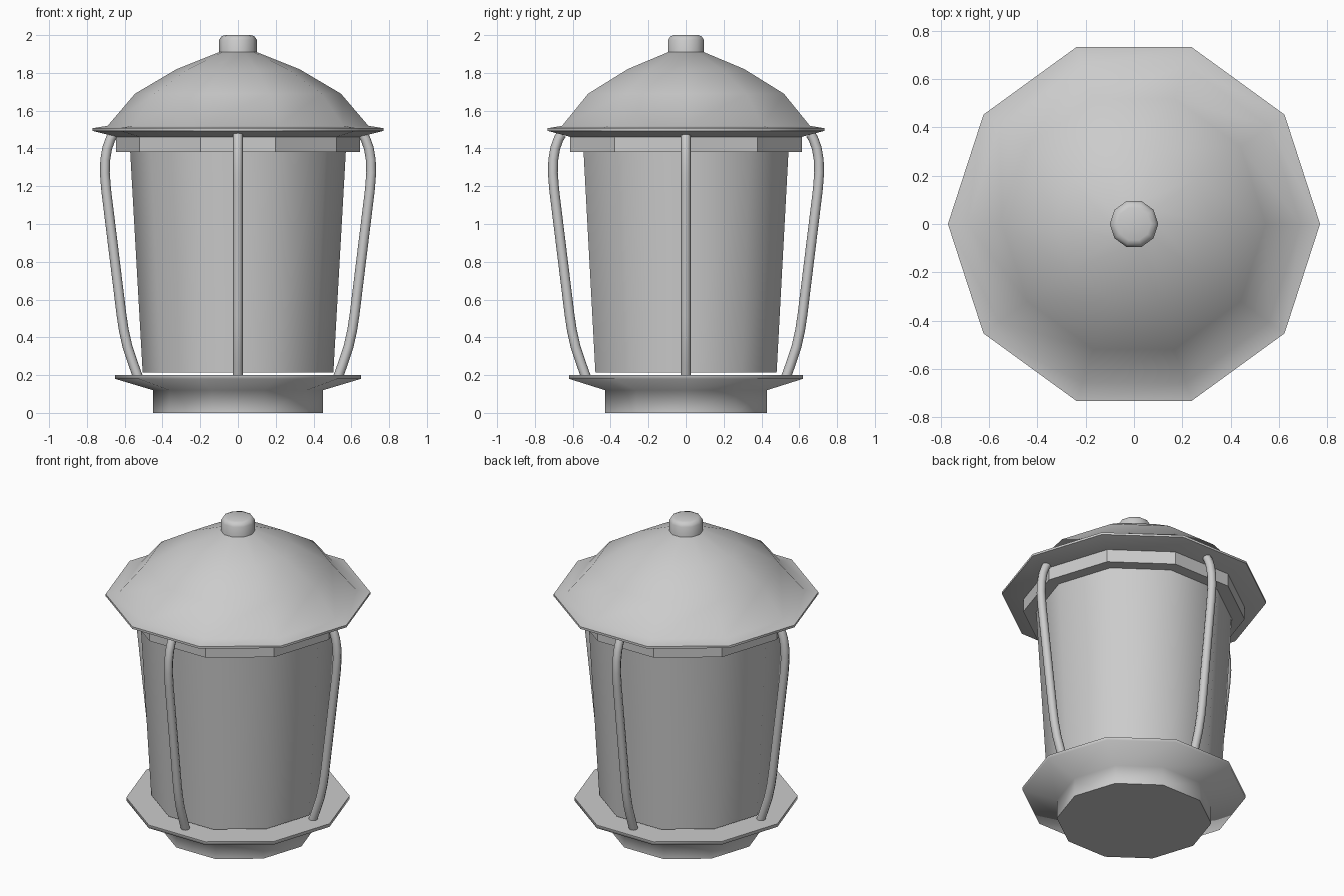
import bpy, bmesh, math

if "Cube" in bpy.data.objects:
    bpy.data.objects.remove(bpy.data.objects["Cube"])

SIDES = 10


def smooth(obj, degrees):
    bpy.ops.object.select_all(action='DESELECT')
    obj.select_set(True)
    bpy.context.view_layer.objects.active = obj
    bpy.ops.object.shade_smooth_by_angle(angle=math.radians(degrees))


def lathe(name, profile, degrees):
    """Ten-sided closed solid from (radius, z) points, capped at both ends."""
    bm = bmesh.new()
    rings = []
    for r, z in profile:
        rings.append([bm.verts.new((r * math.cos(2 * math.pi * i / SIDES),
                                    r * math.sin(2 * math.pi * i / SIDES), z))
                      for i in range(SIDES)])
    for low, high in zip(rings, rings[1:]):
        for i in range(SIDES):
            j = (i + 1) % SIDES
            bm.faces.new((low[i], low[j], high[j], high[i]))
    bm.faces.new(rings[0][::-1])
    bm.faces.new(rings[-1])
    bmesh.ops.recalc_face_normals(bm, faces=bm.faces)
    mesh = bpy.data.meshes.new(name)
    bm.to_mesh(mesh)
    bm.free()
    obj = bpy.data.objects.new(name, mesh)
    bpy.context.collection.objects.link(obj)
    smooth(obj, degrees)
    return obj


def guard_bar(name, path, radius, angle):
    """Round bar following (distance, z) points, turned around the lamp."""
    curve = bpy.data.curves.new(name, 'CURVE')
    curve.dimensions = '3D'
    curve.bevel_depth = radius
    curve.bevel_resolution = 2
    curve.use_fill_caps = True
    spline = curve.splines.new('POLY')
    spline.points.add(len(path) - 1)
    for point, (d, z) in zip(spline.points, path):
        point.co = (d, 0, z, 1)
    spline.use_smooth = True
    obj = bpy.data.objects.new(name, curve)
    obj.rotation_euler.z = angle
    bpy.context.collection.objects.link(obj)
    return obj


# Foot with flared plate
lathe("base", [(0.45, 0), (0.45, 0.12), (0.65, 0.18), (0.65, 0.2)], 80)

# Tapered glass body
lathe("glass", [(0.505, 0.215), (0.573, 1.42)], 40)

# Collar under the roof
lathe("collar", [(0.645, 1.38), (0.645, 1.485)], 30)

# Domed roof with thin flange
lathe("roof", [(0.64, 1.46), (0.77, 1.493), (0.77, 1.507), (0.69, 1.52),
               (0.545, 1.69), (0.325, 1.82), (0.10, 1.91)], 55)

# Finial cap
lathe("finial", [(0.10, 1.88), (0.10, 1.975), (0.088, 1.993), (0.07, 2.0)], 50)

# Four bent guard bars
bar_path = [(0.53, 0.19), (0.555, 0.26), (0.585, 0.35), (0.605, 0.44),
            (0.617, 0.52), (0.698, 1.18), (0.705, 1.27), (0.703, 1.34),
            (0.693, 1.40), (0.675, 1.45), (0.66, 1.475)]
for n, side in enumerate(("right", "back", "left", "front")):
    guard_bar("guard_bar_" + side, bar_path, 0.026, n * math.pi / 2)
